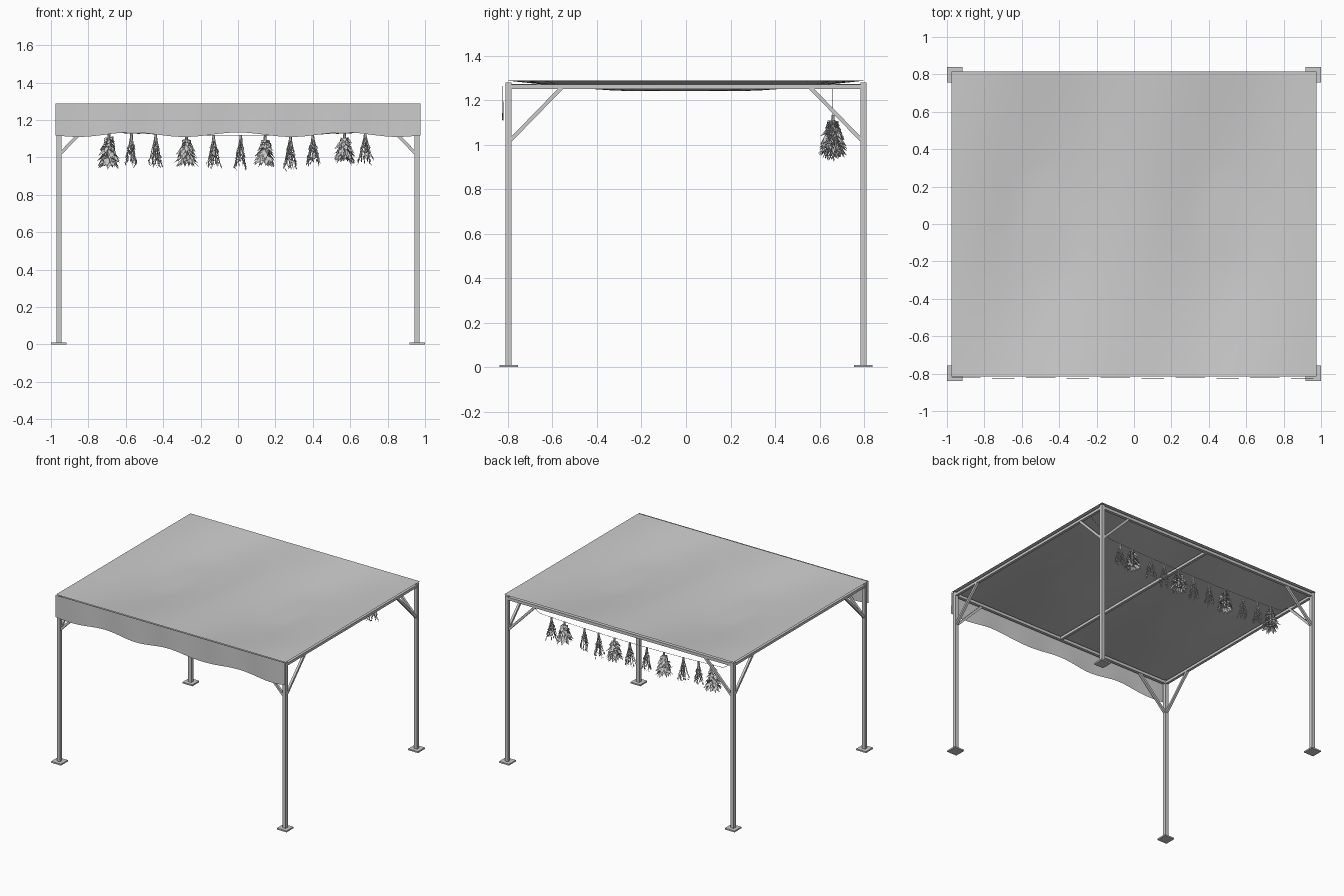
import bpy, bmesh, math, random
from mathutils import Vector, Matrix

if "Cube" in bpy.data.objects:
    bpy.data.objects.remove(bpy.data.objects["Cube"])

random.seed(7)
PX, PY = 0.958, 0.797      # post centres
CX, CY = 0.975, 0.815      # canopy half size
TOP = 1.289


def finish(name, bm, smooth=False):
    mesh = bpy.data.meshes.new(name)
    bm.to_mesh(mesh)
    bm.free()
    ob = bpy.data.objects.new(name, mesh)
    bpy.context.collection.objects.link(ob)
    if smooth:
        for p in mesh.polygons:
            p.use_smooth = True
    return ob


def frame(a, b):
    d = (b - a).normalized()
    side = d.cross(Vector((0, 0, 1)))
    side = Vector((1, 0, 0)) if side.length < 1e-4 else side.normalized()
    up = d.cross(side)
    return Matrix((side, up, d)).transposed().to_4x4()


def bar(name, a, b, w):
    a, b = Vector(a), Vector(b)
    bm = bmesh.new()
    m = Matrix.Translation((a + b) / 2) @ frame(a, b) @ Matrix.Diagonal((w, w, (b - a).length, 1))
    bmesh.ops.create_cube(bm, size=1, matrix=m)
    return finish(name, bm)


def rod(bm, a, b, r1, r2, n=5):
    m = Matrix.Translation((a + b) / 2) @ frame(a, b)
    bmesh.ops.create_cone(bm, cap_ends=True, segments=n, radius1=r1, radius2=r2,
                          depth=(b - a).length, matrix=m)


def leaf(bm, base, direction, length, width):
    # folded, pointed leaf with a raised midrib
    d = direction.normalized()
    s = d.cross(Vector((0, 0, 1)))
    s = s.normalized() if s.length > 1e-3 else Vector((1, 0, 0))
    n = s.cross(d)
    tw = Matrix.Rotation(random.uniform(-0.7, 0.7), 3, d)
    s, n = tw @ s, tw @ n
    mid = base + d * length * 0.5
    v = [bm.verts.new(p) for p in (
        base, mid + s * width / 2 + n * width * 0.15, base + d * length - n * length * 0.1,
        mid - s * width / 2 + n * width * 0.15, mid)]
    for i in range(4):
        bm.faces.new((v[i], v[(i + 1) % 4], v[4]))


# posts, base plates and knee braces at each corner
for sx, xn in ((-1, "left"), (1, "right")):
    for sy, yn in ((-1, "front"), (1, "back")):
        tag = f"{yn}_{xn}"
        x, y = sx * PX, sy * PY
        bar(f"post_{tag}", (x, y, 0.005), (x, y, 1.28), 0.027)
        plate = bar(f"base_plate_{tag}", (x, y, 0), (x, y, 0.011), 0.083)
        bar(f"side_brace_{tag}", (x, y - sy * 0.01, 1.022), (x, y - sy * 0.24, 1.258), 0.017)
        bar(f"cross_brace_{tag}", (x - sx * 0.01, y, 1.022), (x - sx * 0.24, y, 1.258), 0.017)

# top rails and middle rafter
for s, n in ((-1, "left"), (1, "right")):
    bar(f"{n}_rail", (s * PX, -PY, 1.26), (s * PX, PY, 1.26), 0.02)
for s, n in ((-1, "front"), (1, "back")):
    bar(f"{n}_rail", (-PX, s * PY, 1.262), (PX, s * PY, 1.262), 0.022)
bar("middle_rafter", (0, -PY, 1.262), (0, PY, 1.262), 0.02)

# canopy cloth sagging between the rails, thin sheet
bm = bmesh.new()
NX, NY = 32, 20
grid = []
for i in range(NX + 1):
    u = i / NX
    row = []
    for j in range(NY + 1):
        v = j / NY
        sag = 0.048 * math.sin(2 * math.pi * u) ** 2 * math.sin(math.pi * v)
        sag += 0.012 * math.sin(math.pi * u) * math.sin(math.pi * v)
        sag = min(sag, 0.048)
        row.append(bm.verts.new((-CX + 2 * CX * u, -CY + 2 * CY * v, TOP - sag)))
    grid.append(row)
for i in range(NX):
    for j in range(NY):
        bm.faces.new((grid[i][j], grid[i + 1][j], grid[i + 1][j + 1], grid[i][j + 1]))
finish("canopy_cloth", bm, True)

# front valance with a wavy hem
bm = bmesh.new()
rows = []
for i in range(61):
    x = -CX + 2 * CX * i / 60
    hem = 1.121 + 0.012 * math.cos(2 * math.pi * x / 0.57)
    col = []
    for k in range(5):
        t = k / 4
        y = -CY - 0.008 - 0.003 * t * math.sin(2 * math.pi * x / 0.4)
        col.append(bm.verts.new((x, y, TOP + (hem - TOP) * t)))
    rows.append(col)
for i in range(60):
    for k in range(4):
        bm.faces.new((rows[i][k], rows[i][k + 1], rows[i + 1][k + 1], rows[i + 1][k]))
finish("front_valance", bm, True)

# hanging line along the back
HY = 0.66
line_z = lambda x: 1.118 + 0.02 * (x / 0.78) ** 2
pts = [(-PX, HY, 1.26)] + [(x / 100, HY, line_z(x / 100)) for x in range(-78, 79, 12)] + [(PX, HY, 1.26)]
bm = bmesh.new()
for p, q in zip(pts, pts[1:]):
    rod(bm, Vector(p), Vector(q), 0.0016, 0.0016, 6)
finish("hanging_line", bm)


def bundle(name, x, bottom, leafy):
    bm = bmesh.new()
    top = Vector((x, HY, line_z(x)))
    h = top.z - bottom
    # tied stem ends
    rod(bm, top - Vector((0, 0, 0.03)), top, 0.009, 0.007, 7)
    if leafy:
        rod(bm, top - Vector((0, 0, h * 0.85)), top - Vector((0, 0, 0.02)), 0.012, 0.006)
        layers = 9
        for k in range(layers):
            t = k / (layers - 1)
            c = top - Vector((0, 0, 0.025 + t * (h - 0.065)))
            count = 7 + k // 2
            for i in range(count):
                a = 2 * math.pi * (i + random.random() * 0.7) / count + k
                out = Vector((math.cos(a), math.sin(a), 0))
                reach = 0.026 + 0.032 * min(1, t * 1.5) + random.uniform(-0.006, 0.006)
                leaf(bm, c + out * 0.006, out + Vector((0, 0, random.uniform(-1.0, -0.35))),
                     reach * 1.15, 0.026)
    else:
        for i in range(9):
            a = 2 * math.pi * i / 9 + random.random() * 0.5
            r = random.uniform(0.015, 0.043)
            out = Vector((math.cos(a), math.sin(a), 0))
            start = top + out * 0.004 - Vector((0, 0, 0.015))
            end = top + out * r - Vector((0, 0, h * random.uniform(0.78, 0.98)))
            rod(bm, start, end, 0.0028, 0.0014)
            for k in range(9):
                p = start.lerp(end, 0.3 + 0.7 * k / 8)
                b = random.uniform(0, 2 * math.pi)
                leaf(bm, p, Vector((math.cos(b), math.sin(b), -1.5)),
                     random.uniform(0.018, 0.028), 0.009)
    finish(name, bm)


# herb bundles: x, lowest point, broad leaves or sprigs
for i, (x, z, leafy) in enumerate((
        (-0.69, 0.945, 1), (-0.57, 0.96, 0), (-0.44, 0.955, 0), (-0.275, 0.95, 1),
        (-0.13, 0.945, 0), (0.015, 0.945, 0), (0.145, 0.955, 1), (0.28, 0.94, 0),
        (0.40, 0.96, 0), (0.57, 0.97, 1), (0.68, 0.965, 0))):
    bundle(f"herb_bundle_{i + 1}", x, z, leafy)
